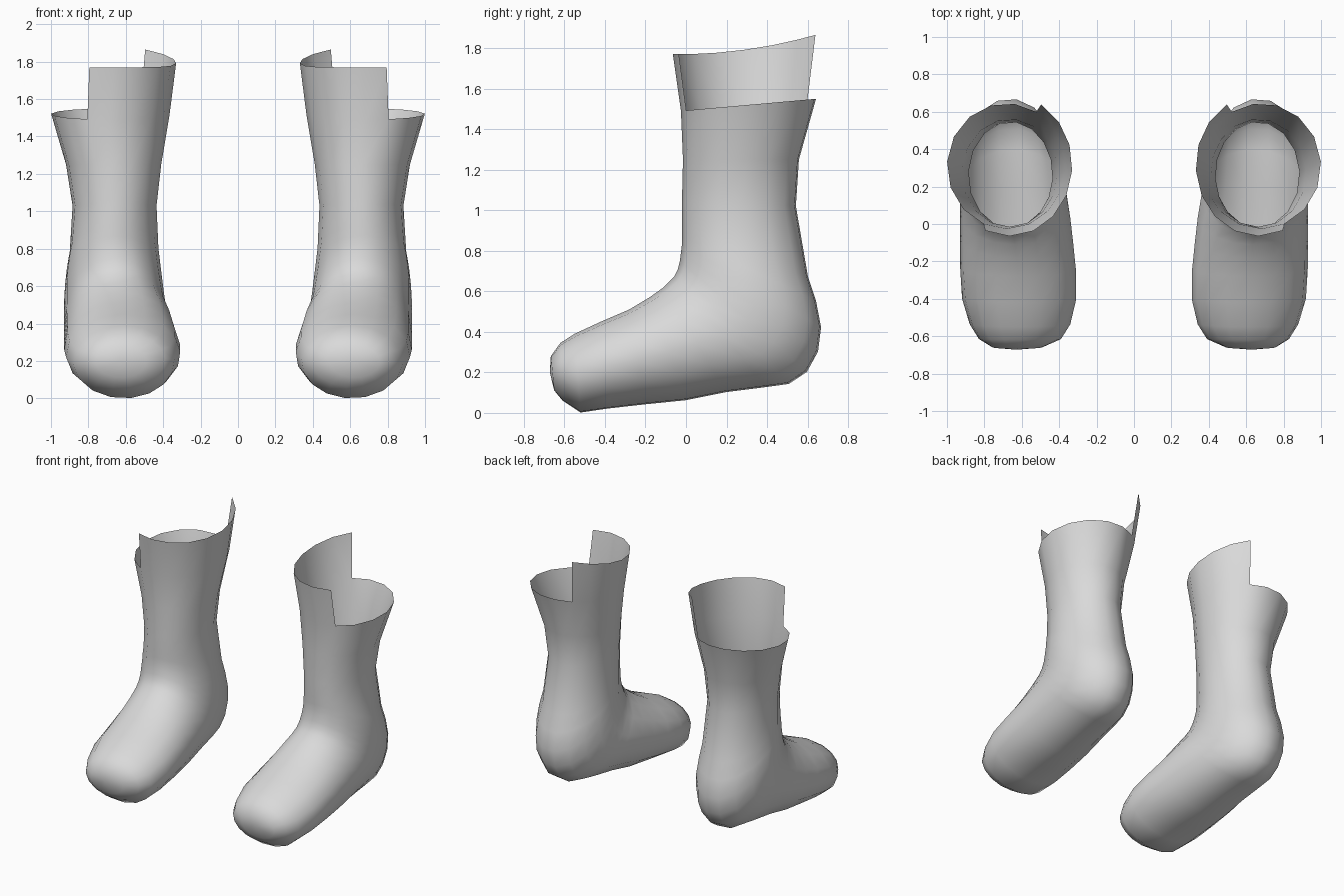
import bpy
import bmesh
from math import sin, cos, pi, radians

default_cube = bpy.data.objects.get("Cube")
if default_cube:
    bpy.data.objects.remove(default_cube, do_unlink=True)

SIDES = 16

# Loops from toe to cuff: upper/front y, z; sole/heel y, z; inner x, outer x
LOOPS = [
    (-.667, .28, -.65, .11, .49, .76),
    (-.62, .345, -.61, .06, .39, .83),
    (-.55, .39, -.52, .00, .34, .88),
    (-.42, .45, -.38, .02, .308, .92),
    (-.28, .51, -.2, .04, .31, .93),
    (-.18, .57, 0, .06, .325, .93),
    (-.11, .62, .2, .10, .34, .93),
    (-.06, .67, .4, .125, .36, .93),
    (-.04, .71, .51, .14, .375, .93),
    (-.03, .75, .6, .2, .385, .93),
    (-.025, .79, .655, .3, .395, .93),
    (-.02, .83, .67, .42, .405, .925),
    (-.02, .87, .645, .55, .415, .915),
    (-.02, .92, .605, .67, .425, .9),
    (-.02, 1.04, .545, 1.02, .435, .885),
    (-.015, 1.25, .56, 1.25, .41, .92),
    (-.025, 1.49, .645, 1.55, .365, 1),
]
# Top of the tall cuff panel, which wraps the inner side only
TALL_LOOP = (-.065, 1.77, .69, 1.88, .33, 1)
TOE_TIP = (.63, -.672, .2)

wool = bpy.data.materials.new("light_grey_wool")
wool.use_nodes = True
grey = (.7, .7, .7, 1)
wool.diffuse_color = grey
wool.node_tree.nodes["Principled BSDF"].inputs["Base Color"].default_value = grey


def add_loop(bm, side, loop, sag=0):
    """Oval between an upper and a lower point, tilted to follow the foot."""
    front_y, front_z, back_y, back_z, inner, outer = loop
    verts = []
    for i in range(SIDES):
        a = 2 * pi * i / SIDES
        a += .14 * sin(a / 2) ** 2
        f = (1 + cos(a)) / 2
        x = (inner + outer) / 2 + sin(a) * (outer - inner) / 2
        y = back_y + (front_y - back_y) * f
        z = back_z + (front_z - back_z) * f - sag * sin(a) ** 2
        verts.append(bm.verts.new((side * x, y, z)))
    return verts


def bridge(bm, lower, upper, columns, side):
    for i in columns:
        j = (i + 1) % SIDES
        quad = [lower[i], lower[j], upper[j], upper[i]]
        bm.faces.new(quad if side > 0 else quad[::-1])


def make_sock(name, side):
    bm = bmesh.new()

    # Foot and leg
    loops = [add_loop(bm, side, loop) for loop in LOOPS]
    for lower, upper in zip(loops, loops[1:]):
        bridge(bm, lower, upper, range(SIDES), side)

    # Rounded toe
    tip = bm.verts.new((side * TOE_TIP[0], TOE_TIP[1], TOE_TIP[2]))
    for i in range(SIDES):
        bm.faces.new((tip, loops[0][(i + 1) % SIDES], loops[0][i]))

    # Tall cuff panel, stepped at front and back
    cuff = add_loop(bm, side, TALL_LOOP, sag=.03)
    panel = list(range(SIDES // 2 + 1, SIDES)) + [0]
    bridge(bm, loops[-1], cuff, panel, side)
    bmesh.ops.delete(bm, geom=[v for v in bm.verts if not v.link_faces],
                     context='VERTS')
    bmesh.ops.recalc_face_normals(bm, faces=bm.faces[:])

    mesh = bpy.data.meshes.new(name)
    bm.to_mesh(mesh)
    bm.free()
    mesh.materials.append(wool)
    sock = bpy.data.objects.new(name, mesh)
    bpy.context.collection.objects.link(sock)

    bpy.ops.object.select_all(action='DESELECT')
    sock.select_set(True)
    bpy.context.view_layer.objects.active = sock
    bpy.ops.object.shade_smooth_by_angle(angle=radians(80))


make_sock("left_sock", 1)
make_sock("right_sock", -1)
